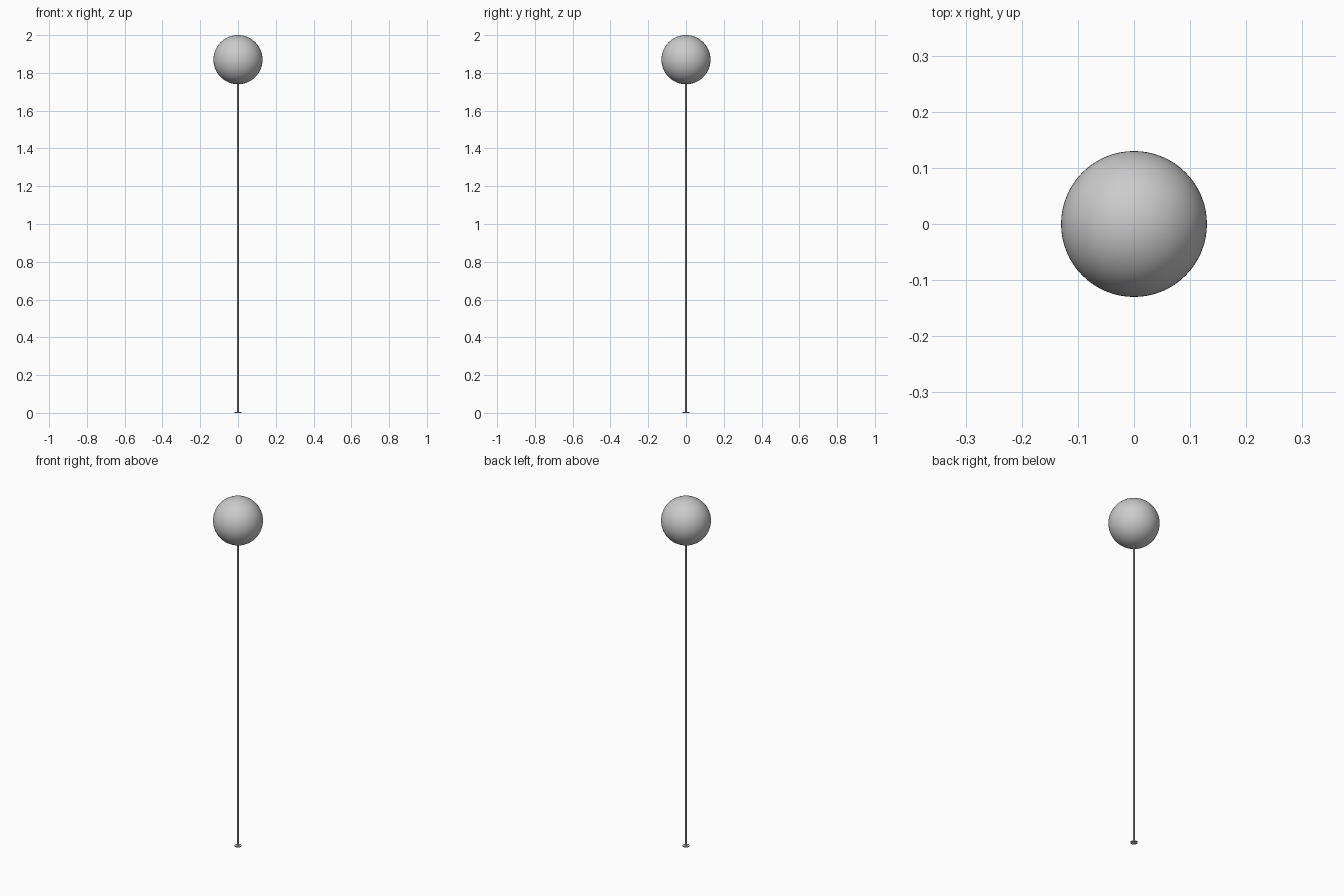
import bpy

if "Cube" in bpy.data.objects:
    bpy.data.objects.remove(bpy.data.objects["Cube"])

BALL_R = 0.13
BALL_Z = 2.0 - BALL_R


def cylinder(name, radius, z0, z1, sides):
    bpy.ops.mesh.primitive_cylinder_add(
        vertices=sides, radius=radius, depth=z1 - z0, location=(0, 0, (z0 + z1) / 2))
    obj = bpy.context.object
    obj.name = name
    bpy.ops.object.shade_smooth_by_angle()
    return obj


# Round head at the top
bpy.ops.mesh.primitive_uv_sphere_add(
    segments=64, ring_count=32, radius=BALL_R, location=(0, 0, BALL_Z))
bpy.context.object.name = "ball"
bpy.ops.object.shade_smooth()

# Thin stem, running slightly into the ball
cylinder("stem", 0.004, 0.0, BALL_Z - BALL_R + 0.01, 24)

# Small flat foot on the ground
cylinder("foot", 0.018, 0.0, 0.005, 32)
